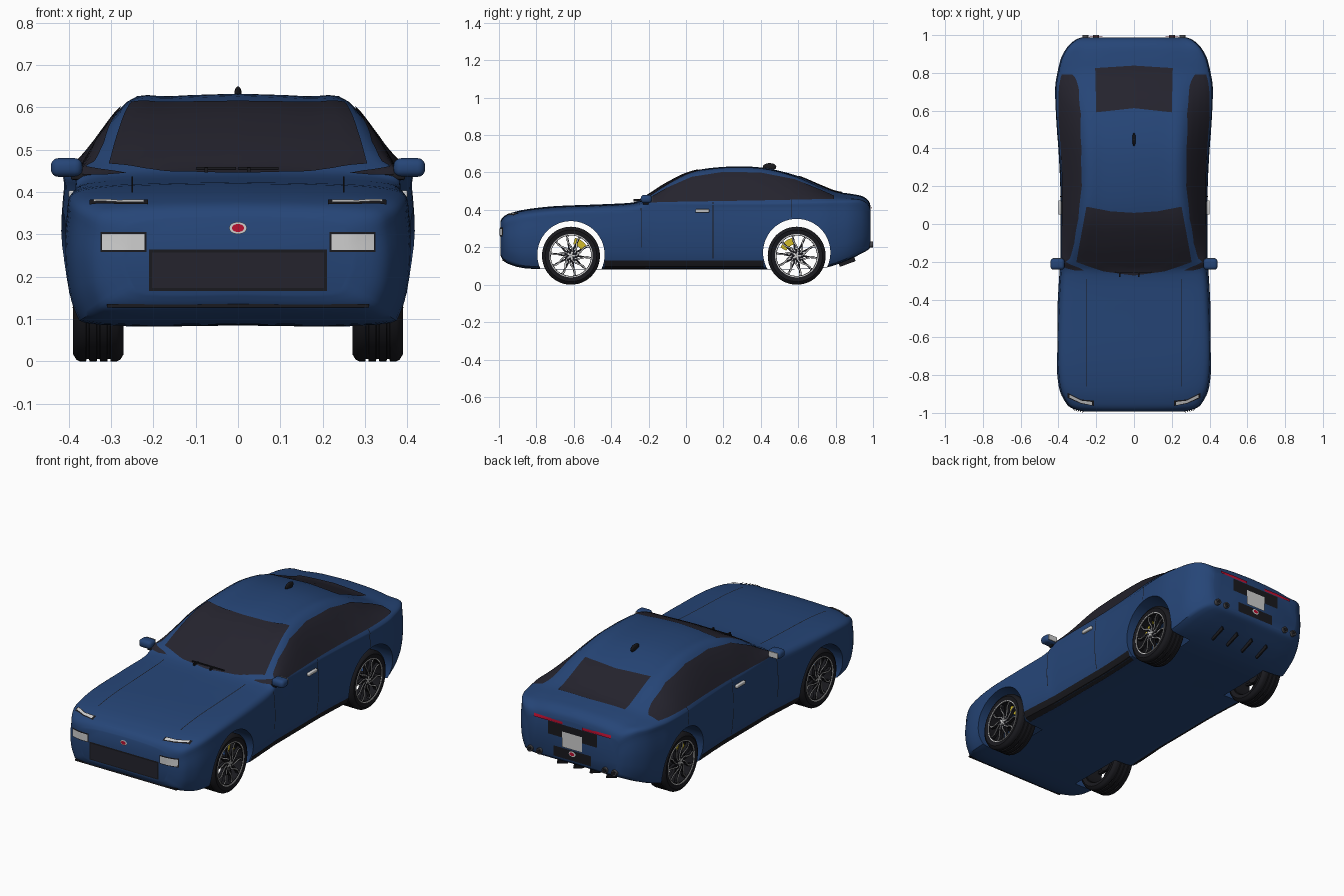
import bpy, bmesh, math
from mathutils import Vector, Matrix
from mathutils.bvhtree import BVHTree

if "Cube" in bpy.data.objects:
    bpy.data.objects.remove(bpy.data.objects["Cube"])


def colour(name, rgb):
    m = bpy.data.materials.new(name)
    m.diffuse_color = (*rgb, 1)
    m.use_nodes = True
    m.node_tree.nodes["Principled BSDF"].inputs["Base Color"].default_value = m.diffuse_color
    return m


BLUE = colour("blue paint", (0.019, 0.06, 0.185))
GLASS = colour("dark glass", (0.018, 0.017, 0.027))
BLACK = colour("black trim", (0.010, 0.010, 0.013))
SILVER = colour("silver", (0.62, 0.62, 0.62))
YELLOW = colour("yellow caliper", (0.65, 0.5, 0.02))
RED = colour("red", (0.5, 0.005, 0.03))
GREY = colour("dark grey", (0.07, 0.07, 0.08))


def make(name, bm, mat, angle=35, recalc=True):
    if recalc:
        bmesh.ops.recalc_face_normals(bm, faces=bm.faces)
    me = bpy.data.meshes.new(name)
    bm.to_mesh(me)
    bm.free()
    ob = bpy.data.objects.new(name, me)
    bpy.context.collection.objects.link(ob)
    me.materials.append(mat)
    smooth(ob, angle)
    return ob


def smooth(ob, angle):
    bpy.ops.object.select_all(action='DESELECT')
    ob.select_set(True)
    bpy.context.view_layer.objects.active = ob
    bpy.ops.object.shade_smooth_by_angle(angle=math.radians(angle))


def box(name, c, size, mat, bevel=0.0, rot=None):
    bm = bmesh.new()
    bmesh.ops.create_cube(bm, size=1)
    bmesh.ops.scale(bm, vec=size, verts=bm.verts)
    if bevel:
        bmesh.ops.bevel(bm, geom=bm.edges[:], offset=bevel, segments=4, profile=0.5, affect='EDGES')
    if rot:
        bmesh.ops.rotate(bm, matrix=rot, verts=bm.verts)
    bmesh.ops.translate(bm, vec=c, verts=bm.verts)
    return make(name, bm, mat)


def cyl(name, c, r, depth, axis, mat, segs=24):
    bm = bmesh.new()
    rot = Matrix.Rotation(math.pi / 2, 4, 'Y' if axis == 'X' else 'X')
    bmesh.ops.create_cone(bm, cap_ends=True, segments=segs, radius1=r, radius2=r,
                          depth=depth, matrix=Matrix.Translation(c) @ rot)
    return make(name, bm, mat)


def catmull(pts, n):
    out = []
    for i in range(len(pts) - 1):
        a, b, c, d = (pts[min(max(i + k, 0), len(pts) - 1)] for k in (-1, 0, 1, 2))
        for j in range(n):
            t = j / n
            out.append([0.5 * (2 * q + (r - p) * t + (2 * p - 5 * q + 4 * r - s) * t * t
                               + (3 * q - p - 3 * r + s) * t ** 3) for p, q, r, s in zip(a, b, c, d)])
    return out + [list(pts[-1])]


# Body stations: y, floor z, half width, roof edge x, top z
STATIONS = [
    (-.992, .16, .27, .20, .342), (-.975, .13, .33, .26, .365), (-.94, .11, .365, .29, .382),
    (-.86, .09, .398, .32, .402), (-.7, .085, .41, .33, .42), (-.45, .085, .405, .34, .43),
    (-.27, .085, .395, .33, .442), (-.2, .085, .39, .32, .482), (-.1, .085, .39, .30, .545),
    (.03, .085, .39, .28, .605), (.2, .085, .39, .265, .63), (.4, .085, .40, .265, .627),
    (.58, .085, .415, .27, .587), (.72, .09, .417, .275, .53), (.8, .108, .405, .28, .499),
    (.88, .14, .385, .28, .486), (.94, .17, .35, .26, .474), (.975, .19, .31, .24, .45),
    (.987, .205, .28, .2, .42)]

bm = bmesh.new()
rings = []
for y, zb, w, we, zt in catmull(STATIONS, 4):
    zs = min(zt - .027, .452)                                   # belt line height
    ze = zt - .01 - .01 * min(max((y + .27) / .07, 0), 1)       # roof edge height
    half = catmull([(0, zb), (.8 * w, zb), (.95 * w, zb + .035), (w, .5 * (zb + zs)),
                    (.985 * w, zs - .045), (.957 * w, zs), (we, ze),
                    (.6 * we, zt - .3 * (zt - ze)), (0, zt)], 4)
    loop = half + [(-x, z) for x, z in half[-2:0:-1]]
    rings.append([bm.verts.new((x, y, z)) for x, z in loop])
for a, b in zip(rings, rings[1:]):
    for i in range(len(a)):
        k = (i + 1) % len(a)
        bm.faces.new((a[i], a[k], b[k], b[i]))
bm.faces.new(rings[0])
bm.faces.new(rings[-1])
bmesh.ops.recalc_face_normals(bm, faces=bm.faces)
TREE = BVHTree.FromBMesh(bm)
body = make("body_shell", bm, BLUE)

# Wheel arches opened into the hollow shell
AXLES = {"front": (-.615, .16), "rear": (.592, .172)}
for tag, (y, z) in AXLES.items():
    for s in (-1, 1):
        cut = cyl(tag + "_arch_cutter", (s * .425, y, z), .18, .35, 'X', BLUE, 56)
        mod = body.modifiers.new("arch", 'BOOLEAN')
        mod.operation, mod.solver, mod.object = 'DIFFERENCE', 'EXACT', cut
        bpy.context.view_layer.objects.active = body
        bpy.ops.object.modifier_apply(modifier=mod.name)
        bpy.data.objects.remove(cut)
bm = bmesh.new()
bm.from_mesh(body.data)
caps = [f for f in bm.faces if all(abs(abs(v.co.x) - .25) < .001 for v in f.verts)]
bmesh.ops.delete(bm, geom=caps, context='FACES')
bm.to_mesh(body.data)
bm.free()
smooth(body, 35)


def patch(name, low, high, d, mat, lift=.004, nu=20, nv=8):
    """Panel between two polylines, projected onto the body along d."""
    d = Vector(d)
    ax = [i for i in range(3) if abs(d[i]) > .5][0]

    def at(line, u):
        f = u * (len(line) - 1)
        i = min(int(f), len(line) - 2)
        return Vector(line[i]).lerp(Vector(line[i + 1]), f - i)
    bm = bmesh.new()
    grid = []
    for i in range(nu + 1):
        row = []
        for j in range(nv + 1):
            q = list(at(low, i / nu).lerp(at(high, i / nu), j / nv))
            q.insert(ax, 0)
            hit, nrm, _, _ = TREE.ray_cast(Vector(q) - 2 * d, d)
            if hit is None:
                hit, nrm, _, _ = TREE.find_nearest(Vector(q) - .27 * d)
            row.append(bm.verts.new(hit + nrm * lift))
        grid.append(row)
    for a, b in zip(grid, grid[1:]):
        for j in range(nv):
            f = bm.faces.new((a[j], b[j], b[j + 1], a[j + 1]))
            f.normal_update()
            if f.normal.dot(d) > 0:
                f.normal_flip()
    return make(name, bm, mat, 40, False)


def rect(name, u0, u1, v0, v1, d, mat, lift=.004, nu=8, nv=4):
    return patch(name, [(u0, v0), (u1, v0)], [(u0, v1), (u1, v1)], d, mat, lift, nu, nv)


def ellipse(name, r, z, d, mat, lift):
    a = [math.pi * i / 12 for i in range(13)]
    for part, k in (("upper", 1), ("lower", -1)):
        patch(name + "_" + part, [(-r * math.cos(t), z) for t in a],
              [(-r * math.cos(t), z + k * .68 * r * math.sin(t)) for t in a], d, mat, lift, 12, 2)


DOWN, BACK, FWD = (0, 0, -1), (0, 1, 0), (0, -1, 0)
# Windshield and rear window
patch("windshield", [(-.305, -.2), (-.16, -.25), (0, -.272), (.16, -.25), (.305, -.2)],
      [(-.25, .092), (-.125, .068), (0, .06), (.125, .068), (.25, .092)], DOWN, GLASS, nu=28, nv=14)
patch("rear_window", [(-.2, .59), (0, .612), (.2, .59)], [(-.205, .825), (0, .838), (.205, .825)],
      DOWN, GLASS, nv=12)

# Sides: windows, sill, shut lines, handles, mirrors
for s, side in ((1, "right"), (-1, "left")):
    d = (-s, 0, 0)
    ys = (-.245, -.2, -.1, .03, .2, .4, .58, .72, .79)
    zs = (.442, .458, .516, .574, .601, .597, .561, .504, .473)
    patch(side + "_side_window", [(y, .438 + .017 * (y + .245)) for y in ys], list(zip(ys, zs)),
          d, GLASS, nu=40, nv=10)
    rect(side + "_sill", -.435, .415, .088, .13, d, BLACK, nu=20)
    for n, (y, z0, z1) in enumerate([(.145, .14, .44), (-.24, .2, .41), (.565, .36, .455)]):
        rect(f"{side}_door_line_{n}", y - .002, y + .002, z0, z1, d, BLACK, .002, 1, 16)
    rect(side + "_hood_line", s * .248, s * .252, -.86, -.29, DOWN, BLACK, .002, 1, 20)
    box(side + "_door_handle", (s * .393, .087, .395), (.016, .075, .018), SILVER, .005)
    box(side + "_mirror", (s * .405, -.212, .458), (.075, .06, .044), BLUE, .018)
    box(side + "_mirror_glass", (s * .405, -.181, .458), (.055, .004, .03), SILVER)
    box(side + "_mirror_stalk", (s * .37, -.215, .437), (.05, .03, .016), BLACK, .004)

    # Lamps
    patch(side + "_headlight_surround", [(s * .212, -.962), (s * .28, -.95), (s * .35, -.92)],
          [(s * .212, -.934), (s * .28, -.928), (s * .35, -.893)], DOWN, BLACK, .003)
    patch(side + "_headlight", [(s * .222, -.957), (s * .28, -.945), (s * .34, -.917)],
          [(s * .222, -.94), (s * .28, -.933), (s * .34, -.902)], DOWN, SILVER, .006)
    rect(side + "_fog_light_surround", s * .216, s * .324, .258, .306, BACK, BLACK, .003)
    rect(side + "_fog_light", s * .221, s * .319, .263, .301, BACK, SILVER, .006)
    rect(side + "_tail_light", s * .06, s * .235, .398, .413, FWD, RED, .006, 16)
    # Exhausts and diffuser fins
    for x in (.2, .257):
        cyl(side + "_exhaust", (s * x, .96, .215), .016, .08, 'Y', GREY)
        cyl(side + "_exhaust_bore", (s * x, 1.0, .215), .011, .002, 'Y', BLACK)
    for x in (.05, .15):
        box(side + "_diffuser_fin", (s * x, .86, .125), (.008, .09, .03), BLACK,
            rot=Matrix.Rotation(.35, 3, 'X'))
    # Wipers
    box(side + "_wiper", (s * .05 - .002, -.255, .456), (.095, .006, .006), BLACK)
    box(side + "_wiper_arm", (s * .05 - .025, -.262, .452), (.008, .035, .012), BLACK)

# Nose and tail panels
rect("grille_frame", -.21, .21, .166, .264, BACK, BLACK, .003)
rect("grille", -.203, .203, .173, .257, BACK, GLASS, .006)
box("front_lip", (0, -.95, .131), (.62, .06, .008), BLACK)
rect("rear_panel", -.15, .15, .325, .396, FWD, BLACK)
rect("rear_lower_panel", -.115, .115, .212, .268, FWD, BLACK)
rect("number_plate", -.06, .06, .275, .36, FWD, SILVER, .007)
for tag, z, d in (("front", .315, BACK), ("rear", .25, FWD)):
    ellipse(tag + "_badge_ring", .021, z, d, SILVER, .006)
    ellipse(tag + "_badge", .014, z, d, RED, .008)

# Roof antenna fin
bm = bmesh.new()
bmesh.ops.create_uvsphere(bm, u_segments=16, v_segments=10, radius=1)
bmesh.ops.scale(bm, vec=(.009, .036, .02), verts=bm.verts)
bmesh.ops.translate(bm, vec=(0, .447, .63), verts=bm.verts)
make("antenna_fin", bm, BLACK)


def lathe(name, prof, c, s, mat, segs=48):
    bm = bmesh.new()
    rows = []
    for i in range(segs):
        a = 2 * math.pi * i / segs
        rows.append([bm.verts.new((s * x, c[0] + r * math.cos(a), c[1] + r * math.sin(a))) for x, r in prof])
    for i in range(segs):
        a, b = rows[i], rows[(i + 1) % segs]
        for j in range(len(prof)):
            k = (j + 1) % len(prof)
            bm.faces.new((a[j], a[k], b[k], b[j]))
    return make(name, bm, mat)


def ribbons(name, paths, width, x0, x1, c, s, mat):
    """Bars of given width following (radius, angle) paths around the hub."""
    bm = bmesh.new()
    for path in paths:
        p = [Vector((r * math.cos(a), r * math.sin(a))) for r, a in path]
        rows = []
        for i, q in enumerate(p):
            t = (p[min(i + 1, len(p) - 1)] - p[max(i - 1, 0)]).normalized() * width / 2
            n = Vector((-t.y, t.x))
            rows.append([bm.verts.new((s * x, c[0] + e.x, c[1] + e.y))
                         for x, e in ((x0, q - n), (x0, q + n), (x1, q + n), (x1, q - n))])
        for a, b in zip(rows, rows[1:]):
            for j in range(4):
                bm.faces.new((a[j], a[(j + 1) % 4], b[(j + 1) % 4], b[j]))
        bm.faces.new(rows[0])
        bm.faces.new(rows[-1])
    return make(name, bm, mat)


# Wheels
TYRE = [(.275, .116), (.27, .138), (.278, .151), (.286, .155)]
for gx in (.305, .33, .355):
    TYRE += [(gx - .004, .155), (gx - .003, .149), (gx + .003, .149), (gx + .004, .155)]
TYRE += [(.374, .155), (.382, .151), (.39, .138), (.385, .116)]
for tag, (y, _) in AXLES.items():
    for s, side in ((1, "right"), (-1, "left")):
        c, n = (y, .155), f"{tag}_{side}_"
        lathe(n + "tyre", TYRE, c, s, BLACK)
        lathe(n + "rim", [(.28, .117), (.384, .117), (.384, .108), (.28, .112)], c, s, BLACK)
        lathe(n + "rim_edge", [(.384, .116), (.388, .116), (.388, .111), (.384, .111)], c, s, SILVER)
        swirl = [[(.025 + .087 * t / 8, 2 * math.pi * k / 10 + tw * math.sin(t / 8 * 2.2))
                  for t in range(9)] for k in range(10) for tw in (.55, -.12)]
        ribbons(n + "spokes", swirl, .009, .362, .378, c, s, BLACK)
        ribbons(n + "spoke_faces", swirl[::2], .004, .378, .381, c, s, SILVER)
        cyl(n + "hub", (s * .35, *c), .036, .06, 'X', BLACK)
        star = [[(.002, 2 * math.pi * k / 5), (.022, 2 * math.pi * k / 5)] for k in range(5)]
        ribbons(n + "hub_star", star, .009, .38, .384, c, s, SILVER)
        mid = math.radians(52 if tag == "front" else 128)
        ribbons(n + "caliper", [[(.08, mid + .09 * k) for k in range(-5, 6)]], .036, .31, .35, c, s, YELLOW)
